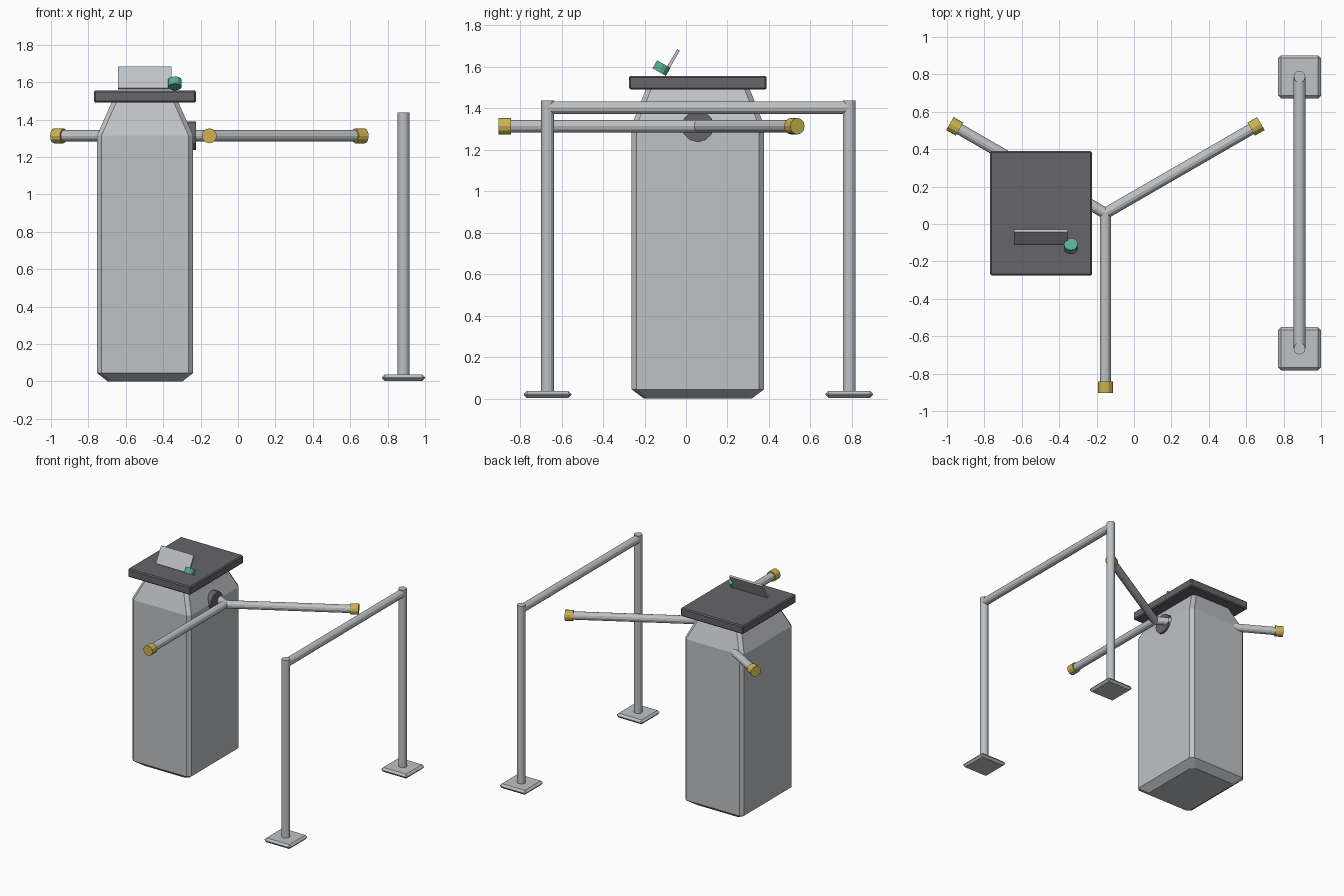
import bpy, bmesh, math
from mathutils import Vector, Matrix

default = bpy.data.objects.get("Cube")
if default:
    bpy.data.objects.remove(default, do_unlink=True)


def material(name, rgb):
    m = bpy.data.materials.new(name)
    m.use_nodes = True
    m.diffuse_color = (*rgb, 1)
    m.node_tree.nodes["Principled BSDF"].inputs["Base Color"].default_value = (*rgb, 1)
    return m


steel = material("light steel", (0.52, 0.54, 0.56))
dark = material("dark grey", (0.13, 0.13, 0.145))
gold = material("brass yellow", (0.60, 0.46, 0.08))
green = material("button green", (0.10, 0.42, 0.29))


def finish(name, bm, mat):
    bmesh.ops.recalc_face_normals(bm, faces=bm.faces)
    mesh = bpy.data.meshes.new(name)
    bm.to_mesh(mesh)
    bm.free()
    mesh.materials.append(mat)
    ob = bpy.data.objects.new(name, mesh)
    bpy.context.collection.objects.link(ob)
    return ob


def tube(name, start, end, radius, mat, sides=12):
    """Faceted cylinder between two points."""
    a, b = Vector(start), Vector(end)
    axis = b - a
    turn = axis.to_track_quat('Z', 'Y').to_matrix().to_4x4()
    bm = bmesh.new()
    bmesh.ops.create_cone(bm, cap_ends=True, segments=sides, radius1=radius,
                          radius2=radius, depth=axis.length,
                          matrix=Matrix.Translation((a + b) / 2) @ turn)
    return finish(name, bm, mat)


def box(name, centre, size, mat, bevel=0.0, tilt=0.0):
    """Box with chamfered edges, tilted about x."""
    bm = bmesh.new()
    bmesh.ops.create_cube(bm, size=1, matrix=Matrix.Diagonal((*size, 1)))
    if bevel:
        bmesh.ops.bevel(bm, geom=bm.edges[:], offset=bevel, segments=1, affect='EDGES')
    bm.transform(Matrix.Translation(centre) @ Matrix.Rotation(tilt, 4, 'X'))
    return finish(name, bm, mat)


# Cabinet: chamfered rectangle lofted through four levels
CX, CY = -0.497, 0.057
levels = [(0.0, 0.20, 0.26), (0.045, 0.257, 0.32), (1.315, 0.257, 0.32), (1.50, 0.175, 0.247)]
bm = bmesh.new()
rings = []
for z, hx, hy in levels:
    c = 0.025
    corners = [(hx, c - hy), (hx, hy - c), (hx - c, hy), (c - hx, hy),
               (-hx, hy - c), (-hx, c - hy), (c - hx, -hy), (hx - c, -hy)]
    rings.append([bm.verts.new((CX + x, CY + y, z)) for x, y in corners])
for low, high in zip(rings, rings[1:]):
    for i in range(8):
        j = (i + 1) % 8
        bm.faces.new((low[i], low[j], high[j], high[i]))
bm.faces.new(rings[0])
bm.faces.new(rings[-1])
finish("cabinet", bm, steel)

# Lid, reader panel and button
box("lid", (CX, CY, 1.523), (0.546, 0.664, 0.066), dark, bevel=0.008)
LEAN = math.radians(30)
box("reader_panel", (-0.498, -0.07, 1.622), (0.285, 0.015, 0.135), steel, tilt=-LEAN)
up = Vector((0, math.sin(LEAN), math.cos(LEAN)))
button = Vector((-0.338, -0.118, 1.593))
tube("button", button - up * 0.022, button + up * 0.022, 0.037, green)

# Hub and three rotating arms with end caps
ARM_Z = 1.313
tube("hub", (-0.42, CY, ARM_Z), (-0.225, CY, ARM_Z), 0.077, dark)
centre = Vector((-0.153, CY, ARM_Z))
for side, angle in (("front", -90), ("left", 30), ("right", 150)):
    a = math.radians(angle)
    way = Vector((math.cos(a), math.sin(a), 0))
    tube(side + "_arm", centre, centre + way * 0.95, 0.03, steel)
    tube(side + "_arm_cap", centre + way * 0.90, centre + way * 0.96, 0.04, gold)

# Guard rail: two posts on foot plates joined by a top bar
RX = 0.885
posts = {"front": -0.667, "back": 0.787}
for side, y in posts.items():
    tube(side + "_post", (RX, y, 0.02), (RX, y, 1.437), 0.031, steel)
    box(side + "_foot_plate", (RX, y, 0.02), (0.23, 0.23, 0.034), steel, bevel=0.015)
tube("top_bar", (RX, posts["front"], 1.402), (RX, posts["back"], 1.402), 0.031, steel)
